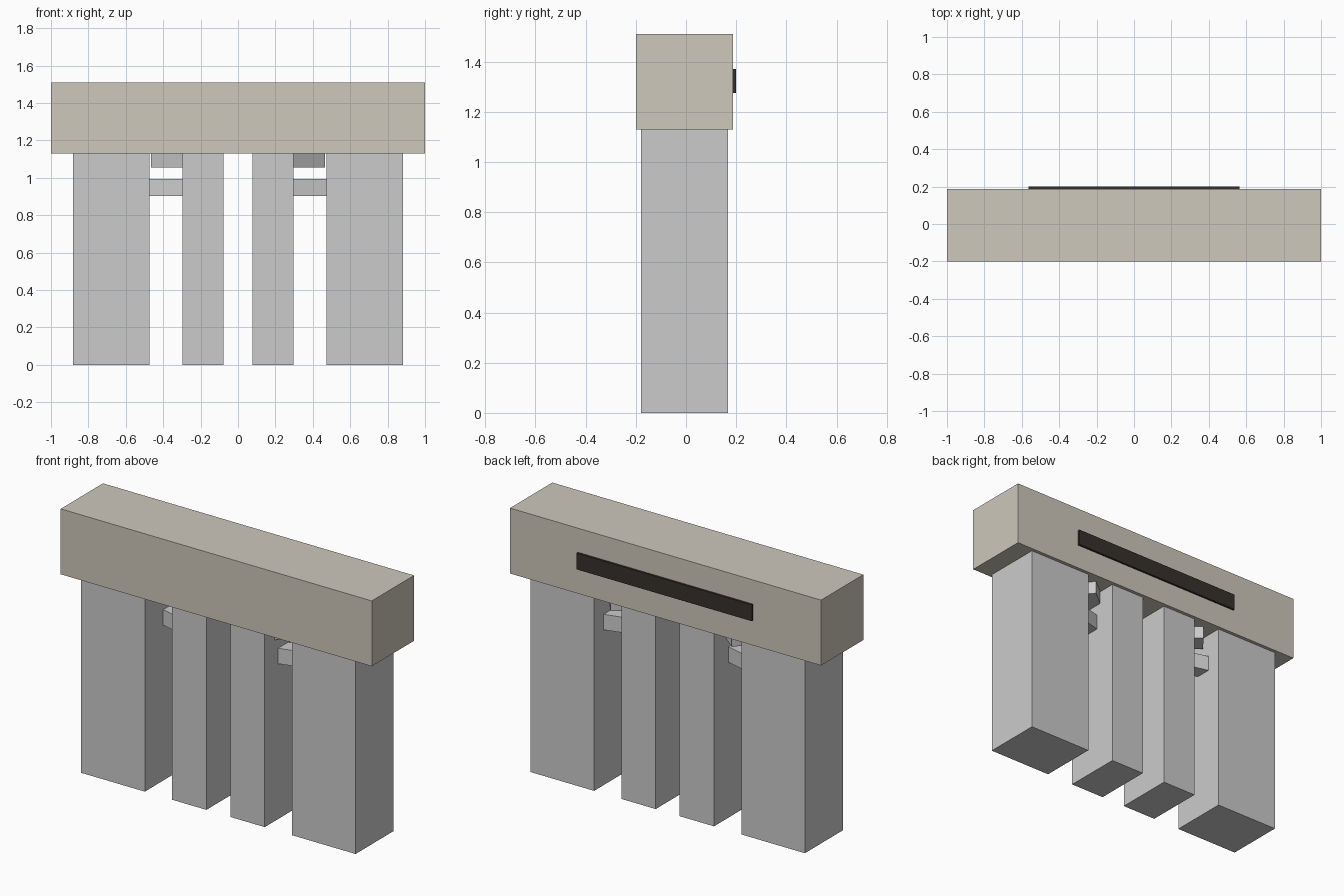
import bpy
import math
from mathutils import Matrix

if "Cube" in bpy.data.objects:
    bpy.data.objects.remove(bpy.data.objects["Cube"])


def material(name, color):
    mat = bpy.data.materials.new(name)
    mat.diffuse_color = (*color, 1)
    mat.use_nodes = True
    mat.node_tree.nodes["Principled BSDF"].inputs["Base Color"].default_value = mat.diffuse_color
    return mat


def box(name, size, center, angle=0.0, mat=None):
    """Box of the given size, turned about z by angle (degrees)."""
    bpy.ops.mesh.primitive_cube_add(size=1)
    ob = bpy.context.object
    ob.name = name
    ob.data.transform(Matrix.Diagonal((*size, 1)))
    ob.location = center
    ob.rotation_euler.z = math.radians(angle)
    if mat:
        ob.data.materials.append(mat)
    return ob


def span(name, x, y, z, mat=None):
    """Upright box given by its ranges along each axis."""
    ranges = (x, y, z)
    return box(name, [b - a for a, b in ranges],
               [(a + b) / 2 for a, b in ranges], 0, mat)


sand = material("sand_stone", (0.62, 0.58, 0.50))
dark = material("dark_panel", (0.035, 0.03, 0.025))

# Top beam with the thin dark strip on its back
span("top_beam", (-1, 1), (-0.2, 0.188), (1.13, 1.51), sand)
span("back_strip", (-0.563, 0.563), (0.186, 0.2), (1.275, 1.37), dark)

for side, s in (("left", -1), ("right", 1)):
    # Pillars: a broad outer one and a narrow inner one
    for kind, a, b in (("outer", 0.473, 0.882), ("inner", 0.077, 0.298)):
        span(f"{side}_{kind}_pillar", sorted((s * a, s * b)),
             (-0.18, 0.168), (0, 1.13))

    # Lower tie bar, slightly turned, bridging the two pillars
    box(f"{side}_lower_tie", (0.25, 0.09, 0.09), (s * 0.386, 0.012, 0.948), s * 15)

    # Upper brace, turned further, free end short of the outer pillar
    t = math.radians(39)
    length = 0.22
    box(f"{side}_upper_brace", (length, 0.12, 0.085),
        (s * (0.4275 - length / 2 * math.cos(t)), 0.09 - length / 2 * math.sin(t), 1.0975),
        s * 39)
